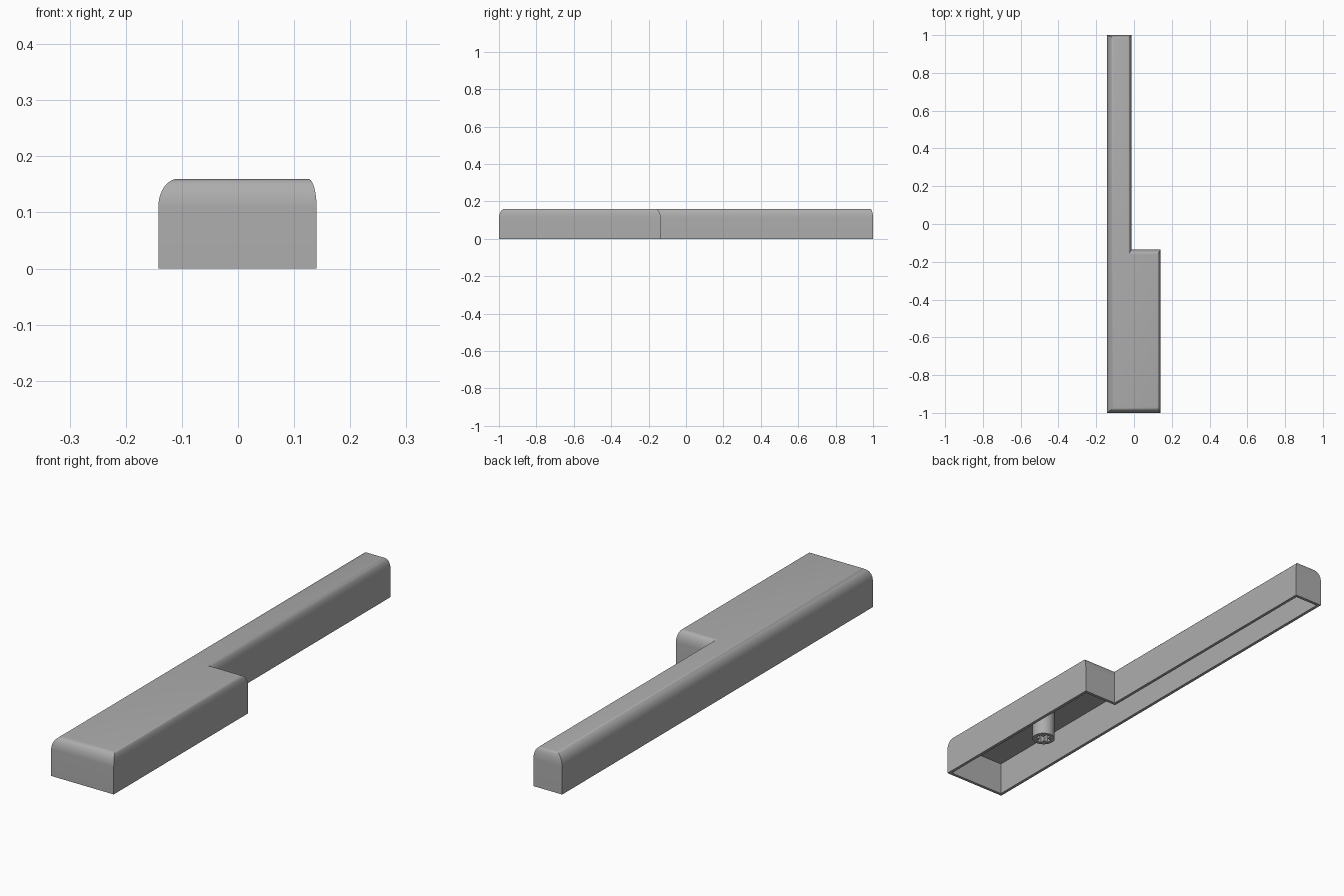
import bpy
import bmesh
from math import sin, cos, pi

if "Cube" in bpy.data.objects:
    bpy.data.objects.remove(bpy.data.objects["Cube"])

grey = bpy.data.materials.new("light grey")
grey.use_nodes = True
grey.diffuse_color = (0.42, 0.42, 0.42, 1)
grey.node_tree.nodes["Principled BSDF"].inputs["Base Color"].default_value = grey.diffuse_color

HEIGHT, ROUND_H, WALL, CEILING = 0.16, 0.05, 0.0125, 0.137
STEPS = 10


def outline(left, front, right, shoulder, inner, end):
    """L-shaped outline, each of its six sides moved inwards by its own amount."""
    x0, x1, x2 = -0.142 + left, -0.012 - inner, 0.14 - right
    y0, y1, y2 = -1 + front, -0.135 - shoulder, 1 - end
    return [(x0, y0), (x2, y0), (x2, y1), (x1, y1), (x1, y2), (x0, y2)]


def finish(ob):
    ob.data.materials.append(grey)
    bpy.ops.object.select_all(action='DESELECT')
    ob.select_set(True)
    bpy.context.view_layer.objects.active = ob
    bpy.ops.object.shade_smooth_by_angle(angle=pi / 6)


# Panel shell: open below, with the top edges rounded by a different amount per side
radii = (0.035, 0.03, 0.015, 0.028, 0.02, 0.015)
levels = [(CEILING, [WALL] * 6), (0, [WALL] * 6), (0, [0] * 6)]
for i in range(STEPS + 1):
    a = pi / 2 * i / STEPS
    levels.append((HEIGHT - ROUND_H * (1 - sin(a)), [r * (1 - cos(a)) for r in radii]))

bm = bmesh.new()
rings = [[bm.verts.new((x, y, z)) for x, y in outline(*inset)] for z, inset in levels]
for low, high in zip(rings, rings[1:]):
    for i in range(6):
        j = (i + 1) % 6
        bm.faces.new((low[i], low[j], high[j], high[i]))
bm.faces.new(rings[-1])
bm.faces.new(rings[0][::-1])
bmesh.ops.recalc_face_normals(bm, faces=bm.faces)
mesh = bpy.data.meshes.new("panel_shell")
bm.to_mesh(mesh)
bm.free()
shell = bpy.data.objects.new("panel_shell", mesh)
bpy.context.collection.objects.link(shell)
finish(shell)

# Socket post under the wide end: a round post with a cross-shaped hole
POST_R, ARM, SLOT, POST_Z = 0.045, 0.03, 0.011, 0.02
circle = [(POST_R * cos(2 * pi * i / 40), POST_R * sin(2 * pi * i / 40)) for i in range(40)]
cross = []
for c, s in ((1, 0), (0, 1), (-1, 0), (0, -1)):
    for u, v in ((ARM, -SLOT), (ARM, SLOT), (SLOT, SLOT)):
        cross.append((u * c - v * s, u * s + v * c))

curve = bpy.data.curves.new("socket_post", 'CURVE')
curve.dimensions = '2D'
curve.fill_mode = 'BOTH'
curve.extrude = (CEILING - POST_Z) / 2
for points in (circle, cross):
    spline = curve.splines.new('POLY')
    spline.points.add(len(points) - 1)
    for p, (x, y) in zip(spline.points, points):
        p.co = (x, y, 0, 1)
    spline.use_cyclic_u = True
post = bpy.data.objects.new("socket_post", curve)
post.location = (0, -0.566, (CEILING + POST_Z) / 2)
bpy.context.collection.objects.link(post)
bpy.ops.object.select_all(action='DESELECT')
post.select_set(True)
bpy.context.view_layer.objects.active = post
bpy.ops.object.convert(target='MESH')
finish(bpy.context.object)
